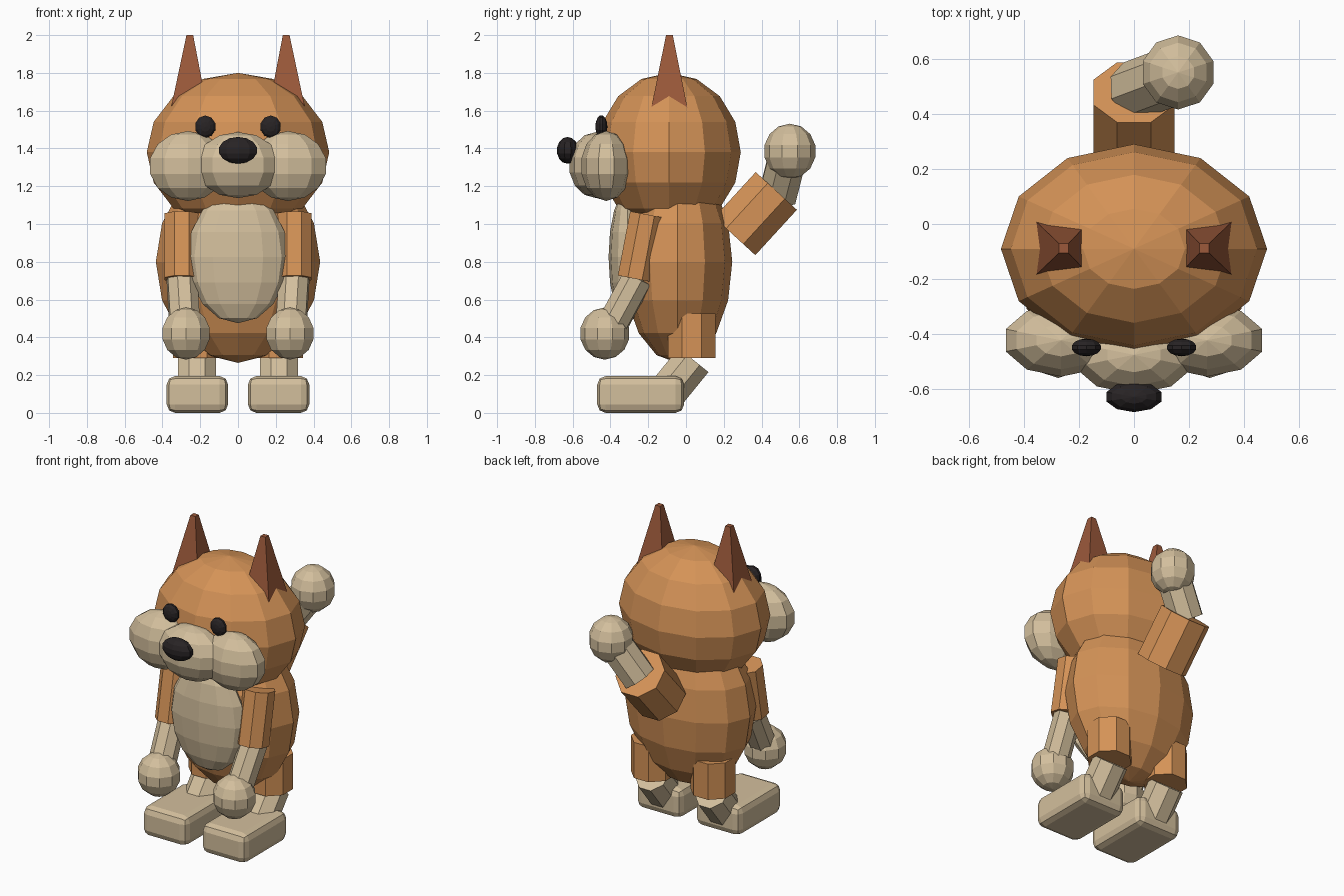
import bpy, bmesh, math
from mathutils import Vector, Matrix

if "Cube" in bpy.data.objects:
    bpy.data.objects.remove(bpy.data.objects["Cube"])


def material(name, rgb):
    m = bpy.data.materials.new(name)
    m.diffuse_color = (*rgb, 1)
    m.use_nodes = True
    m.node_tree.nodes["Principled BSDF"].inputs["Base Color"].default_value = m.diffuse_color
    return m


ORANGE = material("orange_fur", (0.66, 0.29, 0.095))
CREAM = material("cream_fur", (0.65, 0.52, 0.335))
RUST = material("rust_ear", (0.33, 0.10, 0.043))
BLACK = material("dark_brown_black", (0.021, 0.017, 0.018))


def finish(name, bm, mat):
    mesh = bpy.data.meshes.new(name)
    bmesh.ops.recalc_face_normals(bm, faces=bm.faces)
    bm.to_mesh(mesh)
    bm.free()
    mesh.materials.append(mat)
    obj = bpy.data.objects.new(name, mesh)
    bpy.context.collection.objects.link(obj)
    return obj


def ball(name, centre, radii, mat, segs=10, rings=7, rot=None):
    """Faceted ellipsoid."""
    bm = bmesh.new()
    bmesh.ops.create_uvsphere(bm, u_segments=segs, v_segments=rings, radius=1)
    if rot:
        bmesh.ops.transform(bm, matrix=rot, verts=bm.verts)
    bmesh.ops.scale(bm, vec=radii, verts=bm.verts)
    bmesh.ops.translate(bm, vec=centre, verts=bm.verts)
    return finish(name, bm, mat)


def limb(name, start, end, radius, mat, end_radius=None, sides=8, spin=0.0):
    """Prism between two points, optionally tapered."""
    a, b = Vector(start), Vector(end)
    bm = bmesh.new()
    bmesh.ops.create_cone(bm, cap_ends=True, segments=sides, radius1=radius,
                          radius2=radius if end_radius is None else end_radius,
                          depth=(b - a).length)
    turn = (b - a).to_track_quat('Z', 'Y').to_matrix().to_4x4()
    place = Matrix.Translation((a + b) / 2) @ turn @ Matrix.Rotation(spin, 4, 'Z')
    bmesh.ops.transform(bm, matrix=place, verts=bm.verts)
    return finish(name, bm, mat)


def foot(name, x):
    """Rounded block foot."""
    bm = bmesh.new()
    bmesh.ops.create_cube(bm, size=1)
    bmesh.ops.scale(bm, vec=(0.325, 0.46, 0.195), verts=bm.verts)
    bmesh.ops.translate(bm, vec=(x, -0.24, 0.0975), verts=bm.verts)
    bmesh.ops.bevel(bm, geom=bm.edges[:], offset=0.045, segments=2,
                    profile=0.5, affect='EDGES')
    return finish(name, bm, CREAM)


# Torso and head
ball("body", (0, -0.045, 0.80), (0.435, 0.29, 0.535), ORANGE, 12, 8)
ball("belly", (0, -0.31, 0.825), (0.267, 0.10, 0.35), CREAM, 12, 8)
ball("head", (0, -0.09, 1.38), (0.483, 0.38, 0.42), ORANGE, 12, 8)

# Face
face_forward = Matrix.Rotation(math.pi / 2, 4, 'X')
ball("muzzle", (0, -0.475, 1.312), (0.235, 0.145, 0.175), CREAM)
ball("nose", (0, -0.627, 1.39), (0.108, 0.057, 0.071), BLACK)

# Paired parts
for s, side in ((-1, "left"), (1, "right")):
    ball(f"cheek_{side}", (s * 0.265, -0.422, 1.307), (0.216, 0.135, 0.185), CREAM)
    ball(f"eye_{side}", (s * 0.173, -0.448, 1.515), (0.057, 0.032, 0.061), BLACK,
         rot=face_forward)
    limb(f"ear_{side}", (s * 0.26, -0.088, 1.50), (s * 0.255, -0.088, 2.0),
         0.168, RUST, end_radius=0.025, sides=4, spin=math.pi / 4)

    limb(f"upper_arm_{side}", (s * 0.297, -0.205, 1.05), (s * 0.297, -0.27, 0.71),
         0.10, ORANGE, spin=math.pi / 8)
    limb(f"lower_arm_{side}", (s * 0.297, -0.255, 0.715), (s * 0.28, -0.41, 0.43),
         0.085, CREAM, spin=math.pi / 8)
    ball(f"hand_{side}", (s * 0.275, -0.43, 0.42), (0.134, 0.132, 0.138), CREAM)

    limb(f"upper_leg_{side}", (s * 0.217, 0.03, 0.525), (s * 0.217, 0.03, 0.29),
         0.137, ORANGE, spin=math.pi / 8)
    limb(f"lower_leg_{side}", (s * 0.217, 0.04, 0.28), (s * 0.217, -0.09, 0.12),
         0.11, CREAM, spin=math.pi / 8)
    foot(f"foot_{side}", s * 0.215)

# Tail
limb("tail_base", (0, 0.258, 0.935), (0, 0.478, 1.175), 0.16, ORANGE, spin=math.pi / 8)
limb("tail_middle", (0, 0.485, 1.15), (0.16, 0.545, 1.385), 0.108, CREAM)
ball("tail_tip", (0.16, 0.55, 1.385), (0.138, 0.138, 0.146), CREAM)
